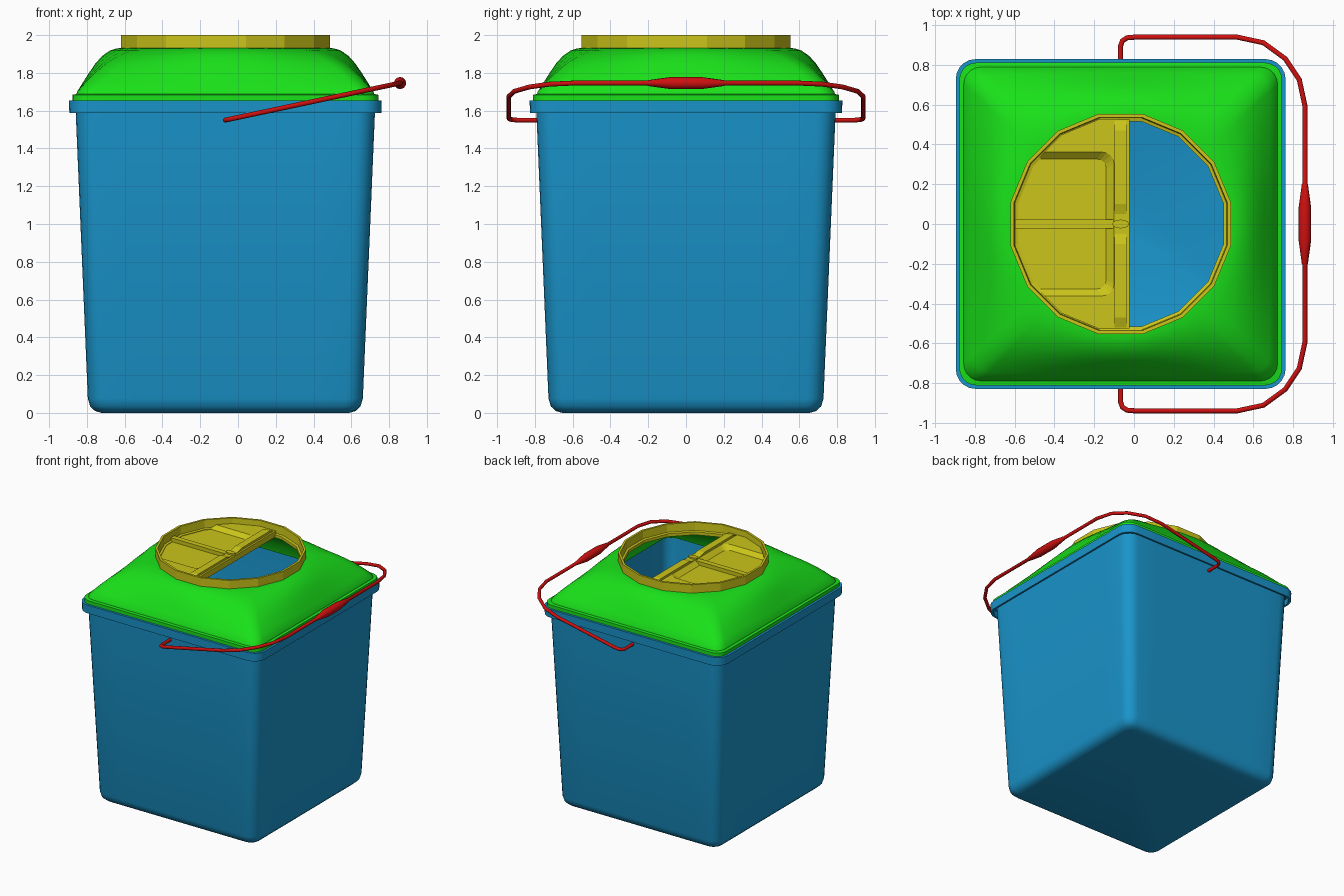
import bpy, bmesh
from math import sin, cos, pi, atan2, radians

if "Cube" in bpy.data.objects:
    bpy.data.objects.remove(bpy.data.objects["Cube"])

CX = -0.067                     # x centre of the bucket
BLUE, GREEN = (0.01, 0.30, 0.60, 1), (0.01, 0.75, 0.01, 1)
YELLOW, RED = (0.60, 0.56, 0.01, 1), (0.62, 0.005, 0.005, 1)


def paint(ob, name, color):
    mat = bpy.data.materials.get(name) or bpy.data.materials.new(name)
    mat.diffuse_color = color
    mat.use_nodes = True
    mat.node_tree.nodes["Principled BSDF"].inputs["Base Color"].default_value = mat.diffuse_color
    ob.data.materials.append(mat)


def activate(ob):
    bpy.ops.object.select_all(action='DESELECT')
    ob.select_set(True)
    bpy.context.view_layer.objects.active = ob


def smooth(ob, angle=35):
    activate(ob)
    bpy.ops.object.shade_smooth_by_angle(angle=radians(angle))


def loft(name, rings, closed=False):
    """Skin rings of equal point count; closed joins last to first, else both ends are capped."""
    bm = bmesh.new()
    vs = [[bm.verts.new((x + CX, y, z)) for x, y, z in r] for r in rings]
    n = len(vs[0])
    pairs = list(zip(vs, vs[1:])) + ([(vs[-1], vs[0])] if closed else [])
    for a, b in pairs:
        for i in range(n):
            j = (i + 1) % n
            bm.faces.new((a[i], a[j], b[j], b[i]))
    if not closed:
        bm.faces.new(vs[0])
        bm.faces.new(vs[-1])
    bmesh.ops.recalc_face_normals(bm, faces=bm.faces)
    me = bpy.data.meshes.new(name)
    bm.to_mesh(me)
    bm.free()
    ob = bpy.data.objects.new(name, me)
    bpy.context.collection.objects.link(ob)
    return ob


def square(h, z, r=0.1, t=0.0, sides=8, arc=5):
    """Rounded square of half width h, blended by t towards a circle of radius h."""
    pts, c = [], h - r
    for q in range(4):
        a0 = q * pi / 2
        corner = [(c + r * cos(k * pi / 2 / arc), c + r * sin(k * pi / 2 / arc)) for k in range(arc + 1)]
        edge = [(c - 2 * c * k / sides, h) for k in range(1, sides)]
        for x, y in corner + edge:
            x, y = x * cos(a0) - y * sin(a0), x * sin(a0) + y * cos(a0)
            a = atan2(y, x)
            pts.append((x + (h * cos(a) - x) * t, y + (h * sin(a) - y) * t, z))
    return pts


def polygon16(r, z):
    return [(r * cos((i + 0.5) * pi / 8), r * sin((i + 0.5) * pi / 8), z) for i in range(16)]


# Bucket: outer wall, overhanging rim with skirt, inner wall
profile = [(0.655, 0, 0.06), (0.69, 0.01, 0.07), (0.715, 0.034, 0.08), (0.728, 0.075, 0.09),
           (0.794, 1.635, 0.1), (0.812, 1.635, 0.1), (0.812, 1.587, 0.1), (0.826, 1.587, 0.1),
           (0.828, 1.655, 0.1), (0.775, 1.655, 0.09), (0.708, 0.085, 0.08), (0.69, 0.04, 0.07),
           (0.65, 0.022, 0.06)]
bucket = loft("bucket", [square(h, z, r) for h, z, r in profile])
paint(bucket, "blue", BLUE)
smooth(bucket)

# Lid: square lip that domes up to a round opening, with an inner skin
outer = [(0.765, 1.645, 0), (0.81, 1.655, 0), (0.81, 1.684, 0), (0.788, 1.688, 0), (0.785, 1.70, 0),
         (0.757, 1.745, 0.06), (0.722, 1.80, 0.17), (0.688, 1.85, 0.33), (0.652, 1.89, 0.53),
         (0.612, 1.918, 0.76), (0.575, 1.93, 0.95), (0.535, 1.932, 1)]
inner = [(0.535, 1.91, 1), (0.60, 1.895, 0.76), (0.67, 1.83, 0.33), (0.74, 1.73, 0.06)]
lid = loft("lid", [square(h, z, 0.085, t) for h, z, t in outer + inner], closed=True)
paint(lid, "green", GREEN)
smooth(lid)

# Sixteen-sided collar around the opening
collar = loft("collar", [polygon16(r, z) for r, z in
              [(0.564, 1.905), (0.564, 2.0), (0.546, 2.0), (0.542, 1.935), (0.526, 1.93), (0.526, 1.905)]],
              closed=True)
paint(collar, "yellow", YELLOW)

# Half-disc flap with a finger recess
half = [(0.045, 0.525)] + [p[:2] for p in polygon16(0.538, 0)[4:12]] + [(0.045, -0.525)]
flap = loft("flap", [[(x, y, z) for x, y in half] for z in (1.91, 1.957)])


def recess(x, y, r, z):
    pts = [(-0.7, -y, z)]
    for cx, cy, a0 in ((x - r, -y + r, -pi / 2), (x - r, y - r, 0)):
        pts += [(cx + r * cos(a0 + k * pi / 8), cy + r * sin(a0 + k * pi / 8), z) for k in range(5)]
    return pts + [(-0.7, y, z)]


cutter = loft("recess_cutter", [recess(-0.073, 0.326, 0.045, 1.926), recess(-0.032, 0.362, 0.06, 1.958),
                                recess(-0.032, 0.362, 0.06, 2.05)])
cutter.hide_render = True
mod = flap.modifiers.new("recess", 'BOOLEAN')
mod.operation, mod.object, mod.solver = 'DIFFERENCE', cutter, 'EXACT'
activate(flap)
bpy.ops.object.modifier_apply(modifier="recess")
bpy.data.objects.remove(cutter)
paint(flap, "yellow", YELLOW)

# Rib across the recess
rib_ring = [(-0.53, -0.022), (-0.035, -0.022), (-0.035, 0.022), (-0.53, 0.022)]
rib = loft("finger_rib", [[(x, y, z) for x, y in rib_ring] for z in (1.92, 1.957)])
paint(rib, "yellow", YELLOW)

# Hinge bar with ramps at its middle and ends, and a centre knuckle
top = [(0.52, 1.957), (0.47, 1.975), (0.10, 1.975), (0.05, 1.96)]
bar_side = [(-0.52, 1.92), (0.52, 1.92)] + top + [(-y, z) for y, z in reversed(top)]
bar = loft("hinge_bar", [[(x, y, z) for y, z in bar_side] for x in (-0.03, 0.03)])
paint(bar, "yellow", YELLOW)
knuckle = loft("hinge_knuckle", [[(0.042 * cos(i * pi / 6), 0.022 * sin(i * pi / 6), z) for i in range(12)]
                                 for z in (1.92, 1.972)])
paint(knuckle, "yellow", YELLOW)

# Wire handle with a swollen grip: (x, y, thickness), mirrored in y and tilted
wire = [(-0.067, 0.78, 1), (-0.067, 0.895, 1), (-0.058, 0.92, 1), (-0.035, 0.935, 1), (0.0, 0.938, 1),
        (0.52, 0.938, 1), (0.65, 0.91, 1), (0.76, 0.83, 1), (0.83, 0.725, 1), (0.858, 0.595, 1),
        (0.858, 0.205, 1), (0.858, 0.20, 1.2), (0.858, 0.08, 2.5)]
path = wire + [(x, -y, r) for x, y, r in reversed(wire)]
curve = bpy.data.curves.new("handle", 'CURVE')
curve.dimensions = '3D'
curve.bevel_depth, curve.bevel_resolution, curve.use_fill_caps = 0.013, 3, True
spline = curve.splines.new('POLY')
spline.points.add(len(path) - 1)
for p, (x, y, r) in zip(spline.points, path):
    p.co = (x, y, 1.55 + 0.212 * (x - CX), 1)
    p.radius = r
handle = bpy.data.objects.new("handle", curve)
bpy.context.collection.objects.link(handle)
activate(handle)
bpy.ops.object.convert(target='MESH')
handle = bpy.context.view_layer.objects.active
paint(handle, "red", RED)
smooth(handle, 40)
